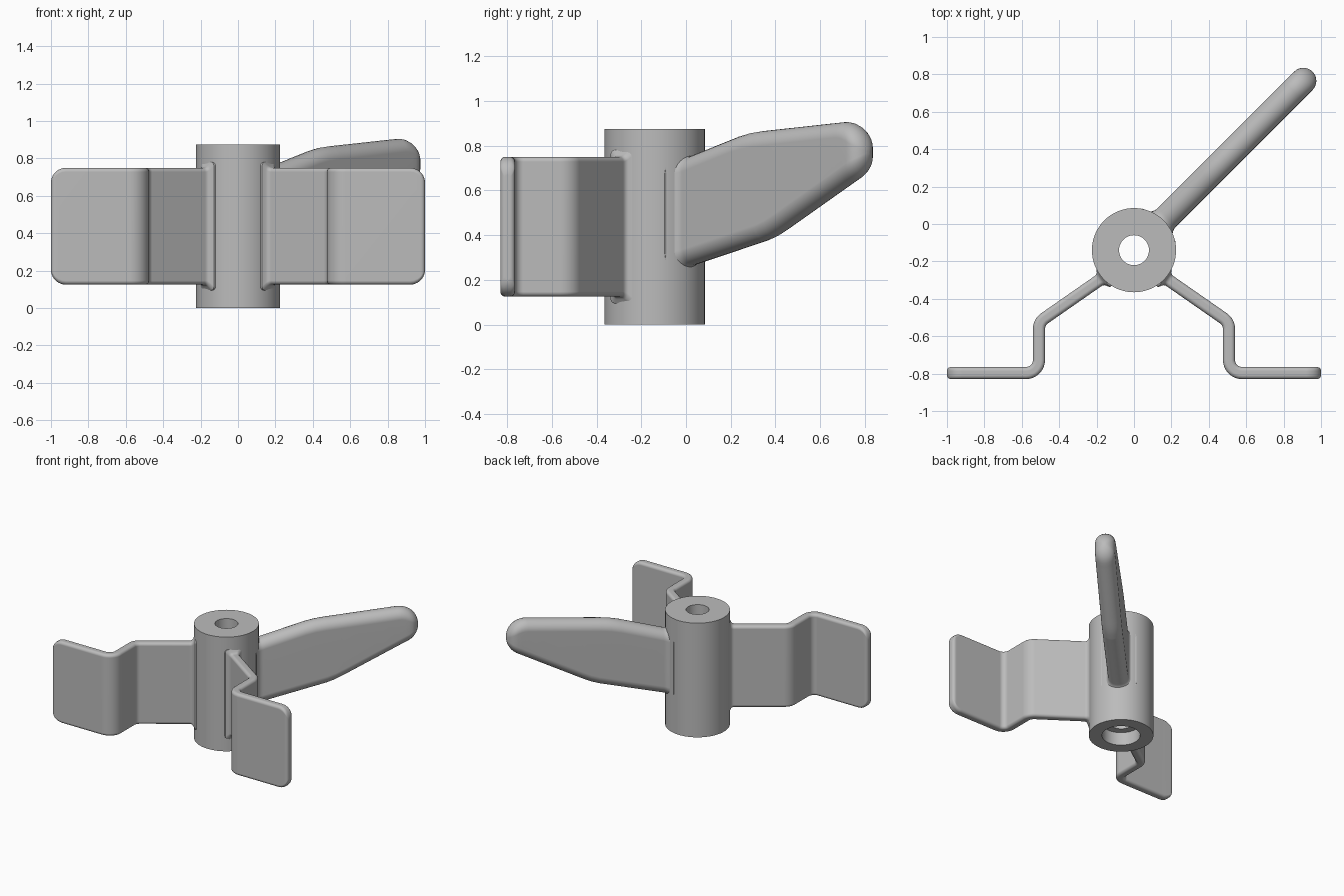
import bpy, bmesh, math
from mathutils import Vector

cube = bpy.data.objects.get("Cube")
if cube:
    bpy.data.objects.remove(cube, do_unlink=True)

metal = bpy.data.materials.new("grey_metal")
metal.use_nodes = True
GREY = (0.5, 0.5, 0.5, 1)
metal.diffuse_color = GREY
metal.node_tree.nodes["Principled BSDF"].inputs["Base Color"].default_value = GREY

HUB = Vector((0, -0.14))
HUB_R = 0.225


def finish(name, bm):
    bmesh.ops.recalc_face_normals(bm, faces=bm.faces)
    mesh = bpy.data.meshes.new(name)
    bm.to_mesh(mesh)
    bm.free()
    mesh.materials.append(metal)
    obj = bpy.data.objects.new(name, mesh)
    bpy.context.collection.objects.link(obj)
    bpy.ops.object.select_all(action="DESELECT")
    obj.select_set(True)
    bpy.context.view_layer.objects.active = obj
    bpy.ops.object.shade_smooth_by_angle(angle=math.radians(35))
    mod = obj.modifiers.new("even_shading", "WEIGHTED_NORMAL")
    mod.keep_sharp = True
    return obj


def skin(bm, rings, closed=False):
    """Join equal rings of vertices with quads."""
    pairs = list(zip(rings, rings[1:])) + ([(rings[-1], rings[0])] if closed else [])
    for a, b in pairs:
        for i in range(len(a)):
            j = (i + 1) % len(a)
            bm.faces.new((a[i], a[j], b[j], b[i]))


def rounded_section(half, low, high, r, steps=6):
    """Rounded rectangle as (sideways, height) pairs."""
    r = min(r, half, (high - low) / 2)
    corners = [(half - r, high - r), (r - half, high - r),
               (r - half, low + r), (half - r, low + r)]
    pts = []
    for q, (cx, cz) in enumerate(corners):
        for k in range(steps + 1):
            a = math.pi / 2 * (q + k / steps)
            pts.append((cx + r * math.cos(a), cz + r * math.sin(a)))
    return pts


def loft(name, stations):
    """Each station: plan point, sideways direction, half width, low, high, edge radius."""
    bm = bmesh.new()
    rings = []
    for p, n, half, low, high, r in stations:
        rings.append([bm.verts.new((p.x + n.x * w, p.y + n.y * w, z))
                      for w, z in rounded_section(half, low, high, r)])
    skin(bm, rings)
    bm.faces.new(rings[0])
    bm.faces.new(rings[-1])
    bmesh.ops.remove_doubles(bm, verts=bm.verts, dist=1e-5)
    return finish(name, bm)


def flare(x, r):
    """Growth of a concave fillet at distance x from the hub."""
    x = min(max(x, 0), r)
    return r - math.sqrt(r * r - (r - x) ** 2)


def interp(pts, x):
    for (x0, y0), (x1, y1) in zip(pts, pts[1:]):
        if x <= x1:
            break
    return y0 + (y1 - y0) * (x - x0) / (x1 - x0)


# Hub: tube with a counterbore underneath
bm = bmesh.new()
profile = [(0.133, 0), (HUB_R, 0), (HUB_R, 0.875), (0.08, 0.875), (0.08, 0.1), (0.133, 0.1)]
rings = []
for i in range(72):
    a = math.tau * i / 72
    rings.append([bm.verts.new((HUB.x + r * math.cos(a), HUB.y + r * math.sin(a), z))
                  for r, z in profile])
skin(bm, rings, closed=True)
finish("hub", bm)

# Handle: tapering lever with round edges and a round tip
TOP = [(0.27, 0.762), (0.55, 0.842), (0.62, 0.857), (0.69, 0.865), (1.205, 0.905)]
BOTTOM = [(0.24, 0.265), (0.70, 0.374), (0.76, 0.394), (0.82, 0.422), (1.276, 0.65)]
TIP, TIP_Z, TIP_R, HALF = 1.215, 0.77, 0.135, 0.07
along = Vector((1, 1)).normalized()
side = Vector((-along.y, along.x))
samples = [0.17 + 0.01 * i for i in range(9)]
samples += [0.3, 0.55, 0.585, 0.62, 0.655, 0.69, 0.7, 0.73, 0.76, 0.79, 0.82, 1.1, 1.205]
samples += [TIP + TIP_R * math.sin(math.radians(a)) for a in (5, 15, 27, 38, 48, 58, 67, 75, 82, 87)]
stations = []
for s in samples:
    drop = math.sqrt(max(TIP_R ** 2 - (s - TIP) ** 2, 0))
    high = interp(TOP, s) if s <= TOP[-1][0] else TIP_Z + drop
    low = interp(BOTTOM, s) if s <= BOTTOM[-1][0] else TIP_Z - drop
    past = max(s - (TIP + TIP_R - HALF), 0)
    half = math.sqrt(HALF ** 2 - past ** 2)
    grow = flare(s - 0.19, 0.055)
    stations.append((HUB + along * s, side, half + grow, low - grow, high + grow, half + grow))
loft("handle", stations)


# Bent plate arms, mirrored left and right
def bent_path(corners, radius, steps=8):
    """Polyline with rounded corners as (point, sideways direction) pairs."""
    out = []
    for i, p in enumerate(corners):
        d_in = (p - corners[i - 1]).normalized() if i else None
        d_out = (corners[i + 1] - p).normalized() if i + 1 < len(corners) else None
        if d_in is None or d_out is None:
            d = d_in or d_out
            out.append((p, Vector((-d.y, d.x))))
            continue
        turn = d_in.angle_signed(d_out) * -1
        start = p - d_in * radius * math.tan(abs(turn) / 2)
        sign = math.copysign(1, turn)
        centre = start + Vector((-d_in.y, d_in.x)) * radius * sign
        for k in range(steps + 1):
            a = math.atan2(d_in.y, d_in.x) + turn * k / steps
            n = Vector((-math.sin(a), math.cos(a)))
            out.append((centre - n * radius * sign, n))
    return out


LOW, HIGH, PLATE, EDGE, CORNER = 0.125, 0.75, 0.0325, 0.022, 0.08
root, bend = Vector((0.15, -0.276)), Vector((0.508, -0.525))
slope = (bend - root).normalized()
path = [(root + slope * 0.006 * i, Vector((-slope.y, slope.x))) for i in range(11)]
path += bent_path([path[-1][0] + slope * 0.01, bend, Vector((0.508, -0.797)),
                   Vector((1 - CORNER, -0.797))], 0.07)
path += [(Vector((1 - CORNER + CORNER * math.sin(math.radians(a)), -0.797)), Vector((0, 1)))
         for a in (15, 30, 42, 52, 61, 70, 78, 85, 90)]

for label, sign in (("left", 1), ("right", -1)):
    stations = []
    for p, n in path:
        grow = flare((p - root).length - 0.0225, 0.03)
        cut = max(p.x - (1 - CORNER), 0)
        cut = CORNER - math.sqrt(max(CORNER ** 2 - cut ** 2, 0))
        rim = max(p.x - (1 - EDGE), 0)
        rim = EDGE - math.sqrt(max(EDGE ** 2 - rim ** 2, 0))
        stations.append((Vector((p.x * sign, p.y)), Vector((n.x * sign, n.y)),
                         PLATE + grow - rim, LOW + cut - grow, HIGH - cut + grow, EDGE))
    loft(label + "_arm", stations)
